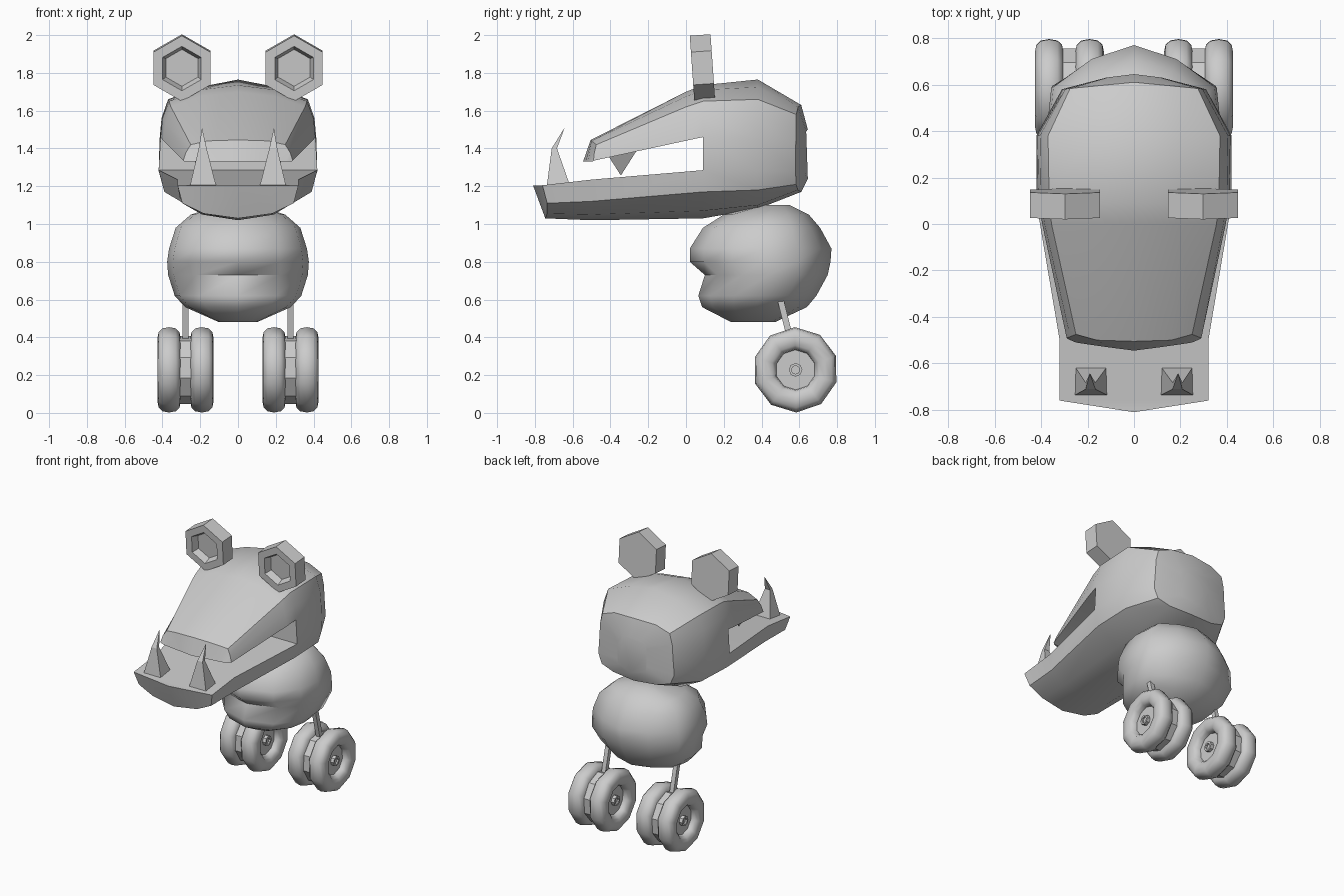
import bpy, bmesh, math
from mathutils import Matrix, Vector

if "Cube" in bpy.data.objects:
    bpy.data.objects.remove(bpy.data.objects["Cube"])

grey = bpy.data.materials.new("plain grey")
grey.diffuse_color = (0.6, 0.6, 0.6, 1)
grey.use_nodes = True
grey.node_tree.nodes["Principled BSDF"].inputs["Base Color"].default_value = grey.diffuse_color


def finish(name, bm, smooth=None):
    bmesh.ops.remove_doubles(bm, verts=bm.verts, dist=0.0005)
    bmesh.ops.recalc_face_normals(bm, faces=bm.faces)
    me = bpy.data.meshes.new(name)
    bm.to_mesh(me)
    bm.free()
    me.materials.append(grey)
    ob = bpy.data.objects.new(name, me)
    bpy.context.collection.objects.link(ob)
    if smooth:
        bpy.ops.object.select_all(action='DESELECT')
        bpy.context.view_layer.objects.active = ob
        ob.select_set(True)
        bpy.ops.object.shade_smooth_by_angle(angle=math.radians(smooth))
    return ob


def mirrored(half):
    """Close a half ring by adding its mirror image."""
    return half + [(-x, y, z) for x, y, z in reversed(half) if x > 1e-4]


def loft(bm, rings, cap_start=False, cap_end=False, wrap=False):
    vs = [[bm.verts.new(p) for p in r] for r in rings]
    n = len(vs[0])
    pairs = list(zip(vs, vs[1:])) + ([(vs[-1], vs[0])] if wrap else [])
    for a, b in pairs:
        for i in range(n):
            j = (i + 1) % n
            bm.faces.new((a[i], a[j], b[j], b[i]))
    if cap_start:
        bm.faces.new(vs[0])
    if cap_end:
        bm.faces.new(vs[-1])


def section(y, pts, bulge=0.0):
    w = max(x for x, z in pts)
    return [(x, y + bulge * (1 - x / w), z) for x, z in pts]


# Head: skull rings, each from top centre round the side to bottom centre
skull = [
    section(0.09, [(0, 1.735), (.2, 1.71), (.365, 1.65), (.40, 1.56), (.41, 1.46),
                   (.42, 1.285), (.39, 1.17), (.22, 1.07), (0, 1.03)]),
    section(0.38, [(0, 1.765), (.2, 1.725), (.37, 1.66), (.405, 1.56), (.415, 1.45),
                   (.42, 1.28), (.39, 1.18), (.23, 1.10), (0, 1.08)]),
    section(0.58, [(0, 1.63), (.17, 1.62), (.275, 1.58), (.295, 1.5), (.30, 1.41),
                   (.31, 1.28), (.28, 1.21), (.18, 1.18), (0, 1.17)], 0.03),
    section(0.63, [(0, 1.50), (.07, 1.49), (.11, 1.47), (.12, 1.44), (.12, 1.40),
                   (.12, 1.31), (.11, 1.27), (.07, 1.25), (0, 1.24)], 0.015),
]
upper_jaw = [
    skull[0][:5],
    [(0, 0, 1.70), (.2, 0, 1.675), (.355, 0, 1.62), (.385, 0, 1.53), (.395, 0, 1.441)],
    [(0, -.505, 1.445), (.16, -.5, 1.44), (.25, -.475, 1.42), (.275, -.485, 1.38), (.29, -.49, 1.335)],
    [(0, -.545, 1.33), (.1, -.532, 1.33), (.2, -.518, 1.33), (.25, -.51, 1.33), (.285, -.495, 1.33)],
]
lower_jaw = [
    skull[0][5:],
    section(-0.5, [(.32, 1.235), (.305, 1.12), (.19, 1.05), (0, 1.02)]),
    [(.32, -.76, 1.205), (.295, -.735, 1.11), (.18, -.735, 1.055), (0, -.745, 1.03)],
]
bm = bmesh.new()
loft(bm, [mirrored(r) for r in skull], cap_end=True)
loft(bm, [mirrored(r) for r in upper_jaw], cap_end=True)
loft(bm, [mirrored(r) for r in lower_jaw])
# Pointed lip of the lower jaw and back wall of the mouth
end = mirrored(lower_jaw[-1])
tip = bm.verts.new((0, -.81, 1.205))
ev = [bm.verts.new(p) for p in end]
for a, b in zip(ev, ev[1:] + ev[:1]):
    bm.faces.new((a, b, tip))
(ax, ay, az), (bx, by, bz) = skull[0][4], skull[0][5]
bm.faces.new([bm.verts.new(p) for p in ((ax, ay, az), (-ax, ay, az), (-bx, by, bz), (bx, by, bz))])
finish("head", bm, 38)

# Body: stacked rings (height, front, back, half width) with a belly fold
levels = [(.48, .24, .47, .10), (.56, .085, .64, .28), (.62, .065, .69, .335),
          (.73, .10, .75, .37), (.80, .02, .765, .375), (.87, .02, .77, .365),
          (.98, .09, .71, .33), (1.05, .20, .65, .25), (1.10, .40, .55, .09)]
rings = []
for z, f, b, w in levels:
    d = b - f
    rings.append(mirrored([(0, f, z), (.6 * w, f + .1 * d, z), (.92 * w, f + .3 * d, z),
                           (w, f + .52 * d, z), (.95 * w, f + .76 * d, z),
                           (.5 * w, f + .92 * d, z), (0, b, z)]))
bm = bmesh.new()
loft(bm, rings, True, True)
finish("body", bm, 50)


def circle(n, r, t, turn=0.0):
    return [(t, r * math.cos(turn + math.tau * i / n), r * math.sin(turn + math.tau * i / n))
            for i in range(n)]


def lathe(name, profile, n, place, turn=0.0, wrap=False, smooth=None):
    """Spin (radius, offset) pairs about the local x axis."""
    bm = bmesh.new()
    loft(bm, [circle(n, r, t, turn) for r, t in profile], not wrap, not wrap, wrap)
    bmesh.ops.transform(bm, matrix=place, verts=bm.verts)
    return finish(name, bm, smooth)


def spike(name, rings):
    """Square tooth from (x, y, z, half x, half y) rings."""
    bm = bmesh.new()
    loft(bm, [[(x - a, y - b, z), (x + a, y - b, z), (x + a, y + b, z), (x - a, y + b, z)]
              for x, y, z, a, b in rings], True, True)
    finish(name, bm)


for s, side in ((-1, "left"), (1, "right")):
    # Eyes: hexagonal nuts with a recess in front, leaning slightly forward
    place = (Matrix.Translation((s * .297, .087, 1.827)) @ Matrix.Rotation(math.radians(4), 4, 'X')
             @ Matrix.Rotation(math.radians(90), 4, 'Z'))
    lathe("eye_" + side, [(.174, .055), (.174, -.055), (.118, -.055), (.098, -.005)],
          6, place, math.pi / 2)

    # Teeth
    spike("lower_fang_" + side, [(s * .185, -.675, 1.20, .07, .062), (s * .187, -.697, 1.40, .021, .014),
                                 (s * .19, -.645, 1.505, .001, .001)])
    spike("upper_tooth_" + side, [(s * .19, -.345, 1.39, .07, .085), (s * .19, -.345, 1.26, .002, .002)])

    # Wheels: two tyres round a drum, with a dished disc and hub on each face
    axle = Vector((s * .278, .58, .228))
    lathe("wheel_drum_" + side, [(.18, -.055), (.18, .055)], 10, Matrix.Translation(axle), .25)
    for k, which in ((-1, "inner"), (1, "outer")):
        place = Matrix.Translation(axle + Vector((s * k * .087, 0, 0)))
        ring = [(.165 + .061 * math.copysign(abs(math.cos(a)) ** .8, math.cos(a)),
                 .062 * math.copysign(abs(math.sin(a)) ** .8, math.sin(a)))
                for a in (math.tau * i / 12 for i in range(12))]
        lathe(f"{which}_tyre_{side}", ring, 10, place, .33, True, 40)
        d = s * k
        lathe(f"{which}_disc_{side}", [(.12, -.03 * d), (.12, .01 * d)], 10, place, .33)
        lathe(f"{which}_hub_{side}", [(.036, 0), (.036, .035 * d), (.022, .035 * d), (.022, .022 * d)],
              8, place)

    # Strut from the body down to the drum
    a, b = Vector((s * .278, .49, .64)), Vector((s * .278, .575, .30))
    bm = bmesh.new()
    loft(bm, [[(p.x + i * .016, p.y + j * .016, p.z + j * .004)
               for i, j in ((-1, -1), (1, -1), (1, 1), (-1, 1))] for p in (a, b)], True, True)
    finish("strut_" + side, bm)
